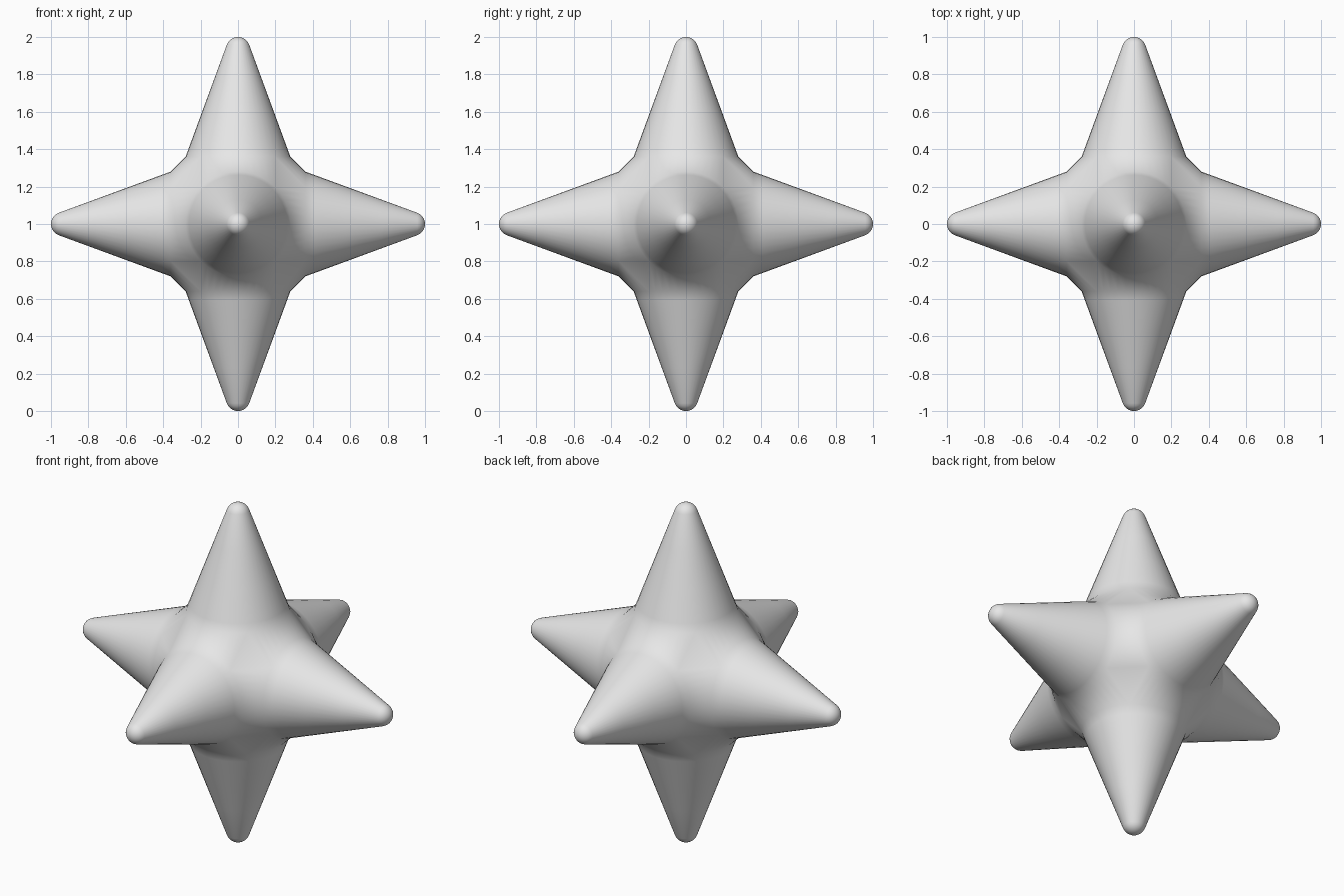
import bpy, bmesh, math
from mathutils import Vector

if "Cube" in bpy.data.objects:
    bpy.data.objects.remove(bpy.data.objects["Cube"])

SEGMENTS = 40
BASE_R, BASE_H = 0.28, 0.36      # spike foot radius and distance from the centre
TIP_R = 0.064                    # rounding of the points
SLOPE = math.radians(20.2)       # lean of the spike walls

bm = bmesh.new()
centre = Vector((0, 0, 1))
axes = [Vector(a) for a in ((1, 0, 0), (-1, 0, 0), (0, 1, 0),
                            (0, -1, 0), (0, 0, 1), (0, 0, -1))]


def add_ring(axis, radius, height):
    """Circle of vertices around an axis through the centre."""
    u = Vector((axis.y, axis.z, axis.x))
    v = axis.cross(u)
    ring = []
    for i in range(SEGMENTS):
        a = 2 * math.pi * i / SEGMENTS
        ring.append(bm.verts.new(
            centre + axis * height + (u * math.cos(a) + v * math.sin(a)) * radius))
    return ring


# Core: hull around the six spike feet, opened where the spikes attach
feet = [add_ring(axis, BASE_R, BASE_H) for axis in axes]
owner = {v: i for i, ring in enumerate(feet) for v in ring}
bmesh.ops.convex_hull(bm, input=list(bm.verts))
caps = [f for f in bm.faces if len({owner[v] for v in f.verts}) == 1]
bmesh.ops.delete(bm, geom=caps, context='FACES')

# Spike profile: straight wall, then a rounded point
wall_r = TIP_R * math.cos(SLOPE)
wall_h = 1 - TIP_R + TIP_R * math.sin(SLOPE)
profile = [(BASE_R + (wall_r - BASE_R) * t, BASE_H + (wall_h - BASE_H) * t)
           for t in (0.08, 0.36, 0.68, 1.0)]
for k in range(1, 5):
    a = SLOPE + (math.pi / 2 - SLOPE) * k / 5
    profile.append((TIP_R * math.cos(a), 1 - TIP_R + TIP_R * math.sin(a)))

# Six spikes
for axis, foot in zip(axes, feet):
    below = foot
    for r, h in profile:
        ring = add_ring(axis, r, h)
        for i in range(SEGMENTS):
            j = (i + 1) % SEGMENTS
            bm.faces.new((below[i], below[j], ring[j], ring[i]))
        below = ring
    tip = bm.verts.new(centre + axis)
    for i in range(SEGMENTS):
        bm.faces.new((below[i], below[(i + 1) % SEGMENTS], tip))

bmesh.ops.recalc_face_normals(bm, faces=list(bm.faces))
for f in bm.faces:
    f.smooth = True

mesh = bpy.data.meshes.new("spiked_star")
bm.to_mesh(mesh)
bm.free()
star = bpy.data.objects.new("spiked_star", mesh)
bpy.context.collection.objects.link(star)

# Plain grey
grey = bpy.data.materials.new("light_grey")
grey.diffuse_color = (0.8, 0.8, 0.8, 1)
grey.use_nodes = True
grey.node_tree.nodes["Principled BSDF"].inputs["Base Color"].default_value = grey.diffuse_color
mesh.materials.append(grey)
